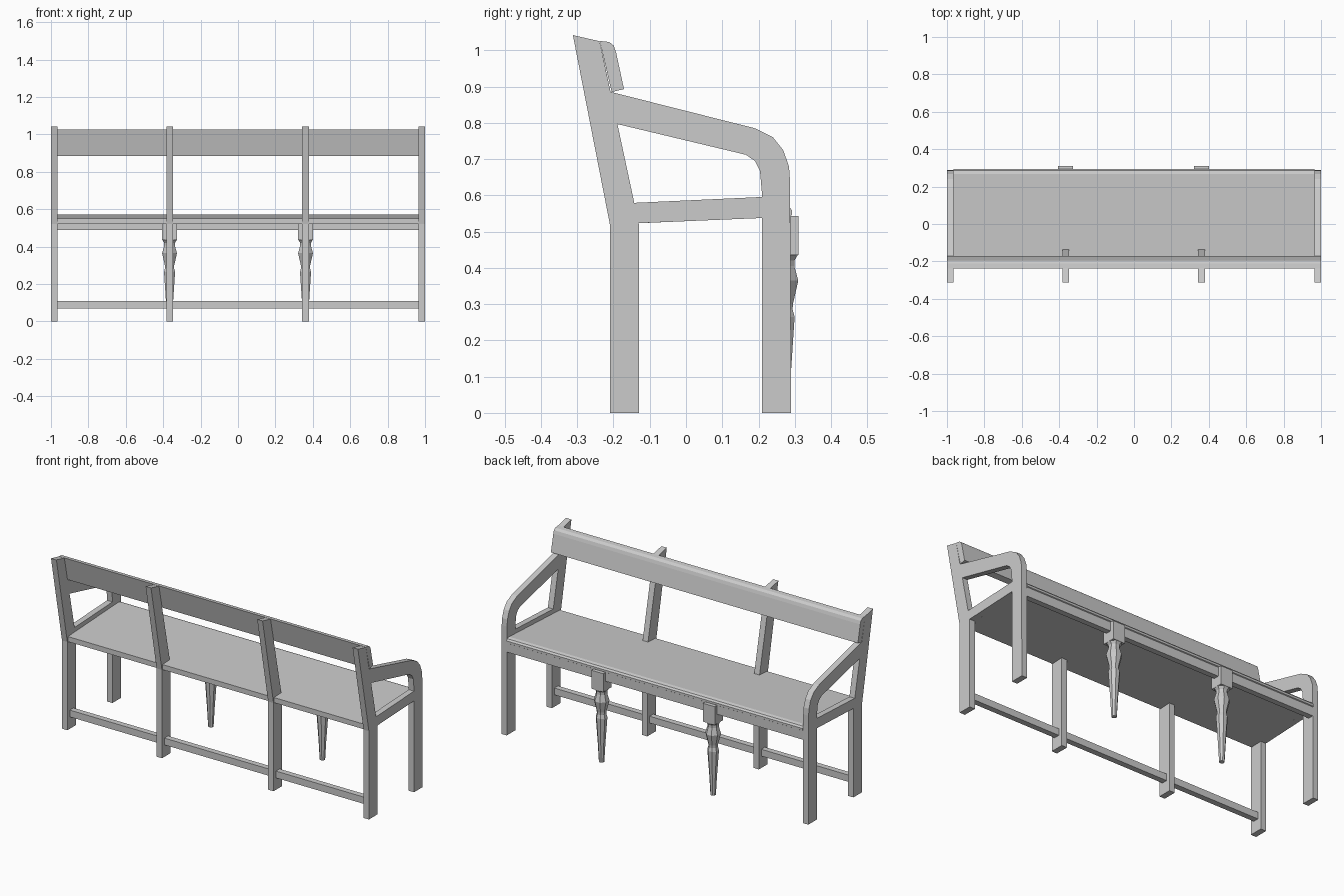
import bpy, bmesh, math

if "Cube" in bpy.data.objects:
    bpy.data.objects.remove(bpy.data.objects["Cube"])

wood = bpy.data.materials.new("grey wood")
wood.diffuse_color = (0.6, 0.6, 0.6, 1)
wood.use_nodes = True
wood.node_tree.nodes["Principled BSDF"].inputs["Base Color"].default_value = wood.diffuse_color


def finish(name, bm):
    bmesh.ops.recalc_face_normals(bm, faces=bm.faces)
    me = bpy.data.meshes.new(name)
    bm.to_mesh(me)
    bm.free()
    me.materials.append(wood)
    ob = bpy.data.objects.new(name, me)
    bpy.context.collection.objects.link(ob)
    return ob


def extrude_x(name, pts, x0, x1):
    """Closed (y, z) profile swept from x0 to x1."""
    bm = bmesh.new()
    face = bm.faces.new([bm.verts.new((x0, y, z)) for y, z in pts])
    res = bmesh.ops.extrude_face_region(bm, geom=[face])
    verts = [v for v in res["geom"] if isinstance(v, bmesh.types.BMVert)]
    bmesh.ops.translate(bm, verts=verts, vec=(x1 - x0, 0, 0))
    return finish(name, bm)


def rect(y0, y1, z0, z1):
    return [(y0, z0), (y1, z0), (y1, z1), (y0, z1)]


def turned(name, x, y, rings, sides=8):
    """Faceted turned leg from (z, radius) rings."""
    bm = bmesh.new()
    loops = []
    for z, r in rings:
        loops.append([bm.verts.new((x + r * math.cos((i + .5) * math.tau / sides),
                                    y + r * math.sin((i + .5) * math.tau / sides), z))
                      for i in range(sides)])
    for a, b in zip(loops, loops[1:]):
        for i in range(sides):
            j = (i + 1) % sides
            bm.faces.new((a[i], a[j], b[j], b[i]))
    bm.faces.new(loops[0])
    bm.faces.new(loops[-1])
    return finish(name, bm)


W = 0.035   # thickness of the frame boards
MID = (-0.366, 0.361)

# back posts: straight below the seat, leaning back above
post = [(-0.21, 0), (-0.13, 0), (-0.13, 0.52), (-0.238, 1.025), (-0.312, 1.042), (-0.21, 0.52)]
ends = (-1 + W / 2, 1 - W / 2)
for x in ends + MID:
    extrude_x("back_post", post, x - W / 2, x + W / 2)

# end frames: front leg bending into the armrest, plus side rail
arm = [(0.21, 0), (0.29, 0), (0.287, 0.64), (0.284, 0.68), (0.268, 0.725), (0.24, 0.76),
       (0.19, 0.785), (-0.21, 0.886), (-0.195, 0.798), (0.165, 0.712), (0.19, 0.695),
       (0.204, 0.668), (0.21, 0.60)]
rail = [(-0.14, 0.523), (0.22, 0.538), (0.22, 0.596), (-0.15, 0.579)]
for x in ends:
    extrude_x("front_leg_and_armrest", arm, x - W / 2, x + W / 2)
    extrude_x("side_rail", rail, x - W / 2, x + W / 2)

# seat with rounded front nose, and the apron under it
inner = 1 - W
seat = [(-0.205, 0.52), (0.285, 0.541), (0.293, 0.546), (0.293, 0.558), (0.285, 0.568),
        (0.268, 0.573), (-0.205, 0.55)]
extrude_x("seat", seat, -inner, inner)
extrude_x("front_apron", rect(0.255, 0.288, 0.49, 0.545), -inner, inner)

# backrest board with rounded upper edge
backrest = [(-0.205, 0.885), (-0.171, 0.893), (-0.193, 0.995), (-0.199, 1.013),
            (-0.212, 1.023), (-0.238, 1.026)]
extrude_x("backrest", backrest, -1, 1)

# low stretcher between the back posts
extrude_x("stretcher", rect(-0.187, -0.153, 0.07, 0.11), -inner, inner)

# two turned front legs with square blocks
rings = [(0, 0.015), (0.11, 0.021), (0.265, 0.032), (0.285, 0.026), (0.30, 0.027),
         (0.365, 0.043), (0.405, 0.031), (0.42, 0.031), (0.436, 0.042)]
for x in MID:
    turned("turned_leg", x, 0.27, rings)
    extrude_x("leg_block", rect(0.232, 0.31, 0.435, 0.543), x - 0.039, x + 0.039)
